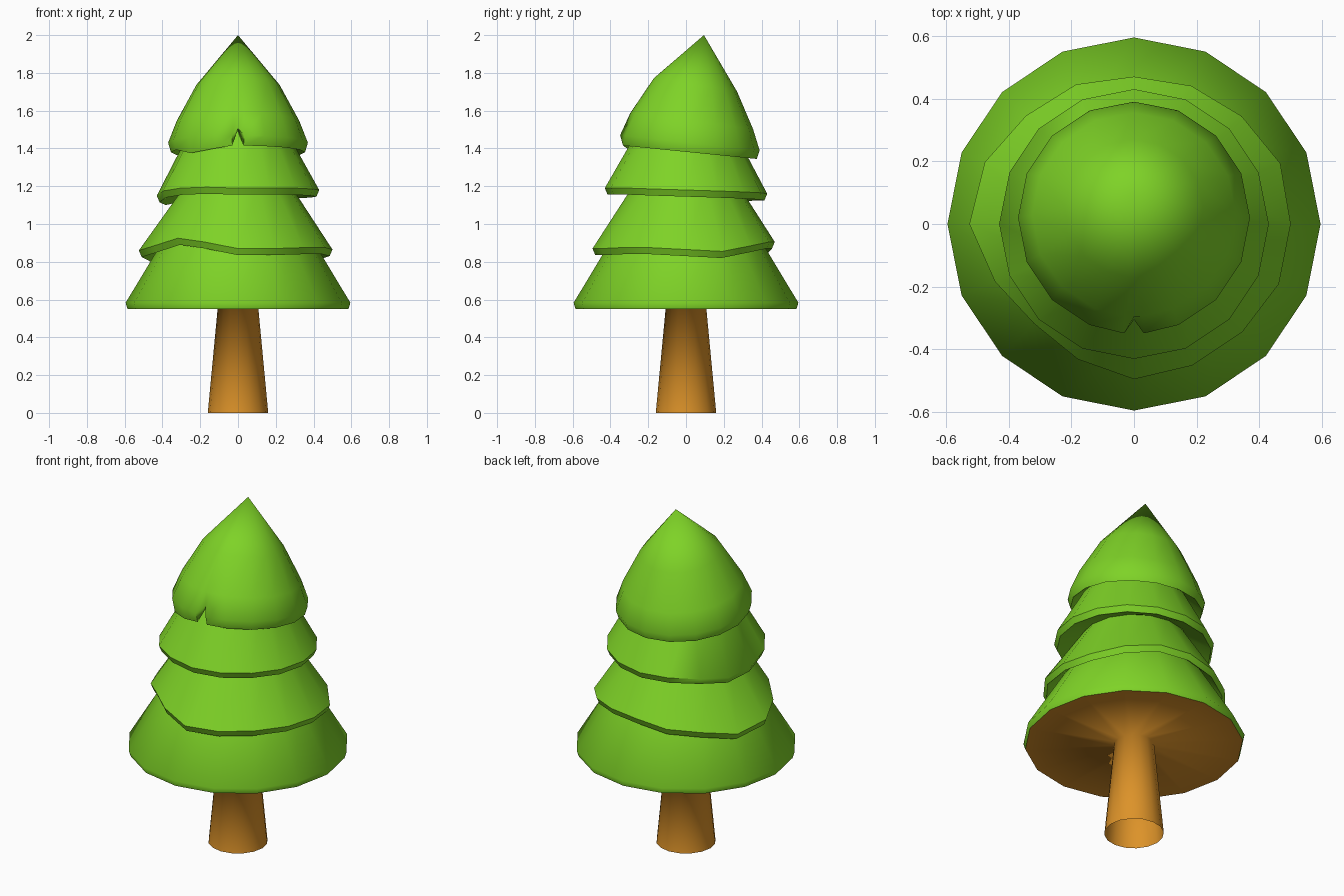
import bpy, math

if "Cube" in bpy.data.objects:
    bpy.data.objects.remove(bpy.data.objects["Cube"])


def material(name, rgb):
    m = bpy.data.materials.new(name)
    m.diffuse_color = (*rgb, 1)
    m.use_nodes = True
    m.node_tree.nodes["Principled BSDF"].inputs["Base Color"].default_value = m.diffuse_color
    return m


GREEN = material("leaf green", (0.21, 0.65, 0.02))
BROWN = material("bark orange brown", (0.72, 0.29, 0.022))
N = 16
ANG = [math.tau * k / N for k in range(N)]


def loft(name, rings, mat, angle=None, tip=None):
    """Skin a stack of equal-length rings, optionally closed to a tip."""
    n = len(rings[0])
    verts = [p for r in rings for p in r]
    faces = [(j * n + k, j * n + (k + 1) % n, (j + 1) * n + (k + 1) % n, (j + 1) * n + k)
             for j in range(len(rings) - 1) for k in range(n)]
    if tip:
        verts.append(tip)
        b = (len(rings) - 1) * n
        faces += [(b + k, b + (k + 1) % n, len(verts) - 1) for k in range(n)]
    me = bpy.data.meshes.new(name)
    me.from_pydata(verts, [], faces)
    me.materials.append(mat)
    ob = bpy.data.objects.new(name, me)
    bpy.context.collection.objects.link(ob)
    bpy.ops.object.select_all(action='DESELECT')
    ob.select_set(True)
    bpy.context.view_layer.objects.active = ob
    if angle:
        bpy.ops.object.shade_smooth_by_angle(angle=math.radians(angle))
    else:
        bpy.ops.object.shade_smooth()
    return ob


def ring(r, z, cy=0.0, tilt=0.0, angs=ANG):
    """Ring of radius r; r and z may be lists; tilt changes z along y."""
    out = []
    for k, a in enumerate(angs):
        rr = r[k] if isinstance(r, list) else r
        zz = z[k] if isinstance(z, list) else z
        y = rr * math.sin(a)
        out.append((rr * math.cos(a), cy + y, zz + tilt * y))
    return out


# trunk flowing into the brown underside of the lowest tier
loft("trunk", [ring(0.16, 0), ring(0.108, 0.55), ring(0.585, 0.55)], BROWN)

# lowest tier
loft("bottom_tier", [ring(0.585, 0.55), ring(0.595, 0.583), ring(0.38, 0.94)], GREEN, 50)


def skirt(name, r, z, neck_r, neck_z, top_r, top_z):
    """Wavy tier: hidden neck, underside, thick lip, sloping body."""
    loft(name, [ring(neck_r, neck_z),
                ring([v - 0.015 for v in r], z),
                ring(r, [v + 0.035 for v in z]),
                ring(top_r, top_z)], GREEN, 50)


# second tier, with lifted and drooping rim
r2 = [.50, .505, .486, .477, .47, .482, .488, .515, .525, .48, .45, .467, .495, .488, .488, .50]
z2 = [.83, .82, .85, .87, .87, .845, .83, .80, .825, .85, .89, .87, .835, .835, .84, .84]
skirt("second_tier", r2, z2, 0.385, 0.93, 0.275, 1.21)

# third tier
z3 = [1.145, 1.14, 1.135, 1.13, 1.125, 1.125, 1.12, 1.10, 1.115,
      1.14, 1.155, 1.16, 1.155, 1.155, 1.155, 1.15]
skirt("third_tier", [0.43] * N, z3, 0.29, 1.19, 0.24, 1.52)

# leaning top tier with a small notch cut in the front rim
F = 12
NA = ANG[:F] + [ANG[F] - 0.085, ANG[F], ANG[F] + 0.085] + ANG[F + 1:]
NF = F + 1
rim = [1.38] * 18
rim[10:12] = [1.35, 1.365]
lip = [1.43] * 18
inner = ring(0.355, rim, 0.02, -0.10, NA)
outer = ring(0.37, lip, 0.02, -0.11, NA)
inner[NF] = (0, -0.28, 1.505)
outer[NF] = (0, -0.305, 1.51)
loft("top_tier", [ring(0.26, 1.46, 0.01, -0.1, NA), inner, outer,
                  ring(0.325, 1.545, 0.03, -0.13, NA),
                  ring(0.22, 1.737, 0.05, -0.16, NA)],
     GREEN, 60, tip=(0, 0.095, 2.0))
